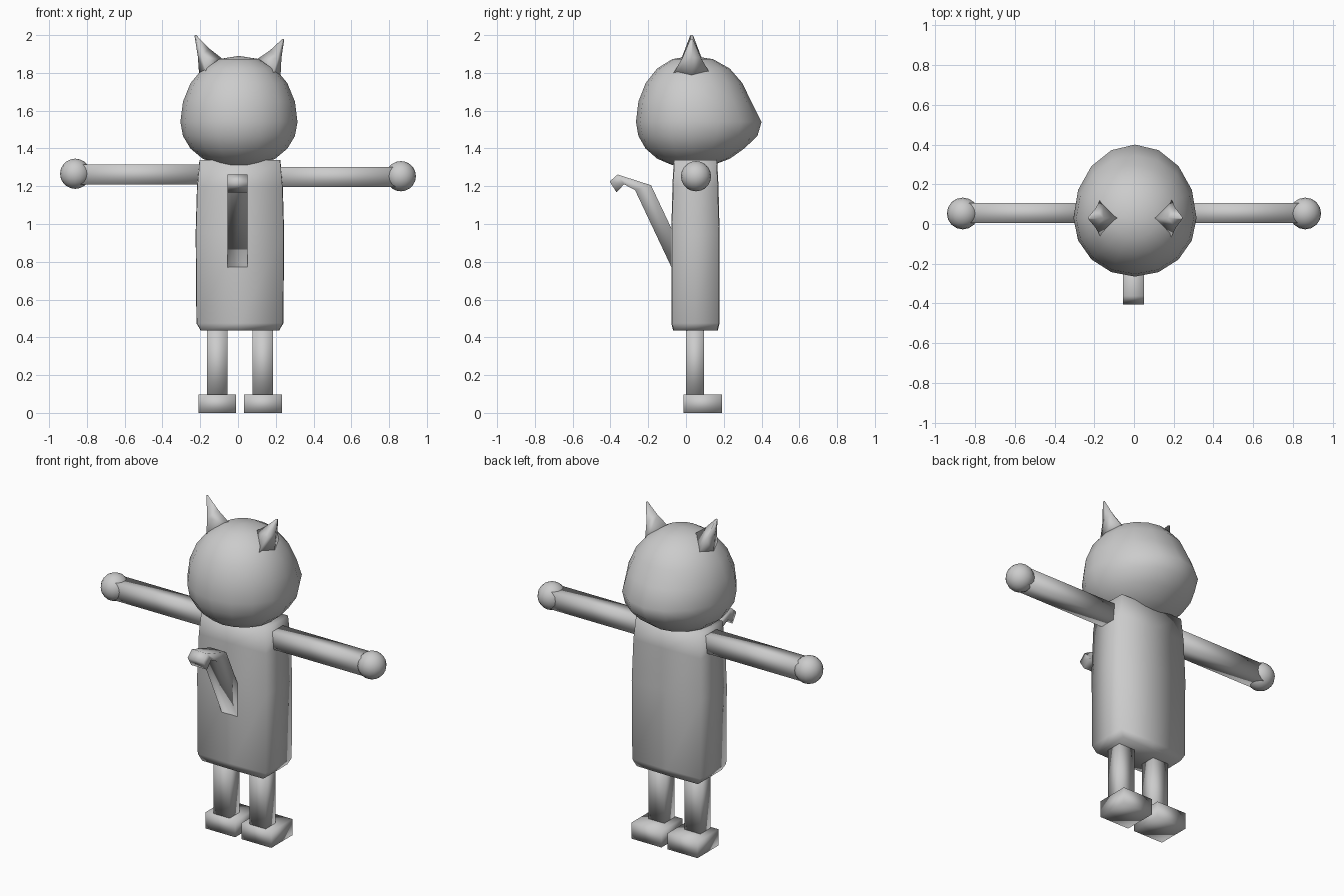
import bpy
import bmesh
import math
from mathutils import Vector

cube = bpy.data.objects.get("Cube")
if cube:
    bpy.data.objects.remove(cube, do_unlink=True)

grey = bpy.data.materials.new("plain grey")
grey.use_nodes = True
grey.diffuse_color = (0.6, 0.6, 0.6, 1)
grey.node_tree.nodes["Principled BSDF"].inputs["Base Color"].default_value = (0.6, 0.6, 0.6, 1)


def finish(name, bm):
    """Turn a bmesh into a smooth-shaded grey object."""
    bmesh.ops.recalc_face_normals(bm, faces=bm.faces)
    for f in bm.faces:
        f.smooth = True
    mesh = bpy.data.meshes.new(name)
    bm.to_mesh(mesh)
    bm.free()
    mesh.materials.append(grey)
    obj = bpy.data.objects.new(name, mesh)
    bpy.context.collection.objects.link(obj)
    return obj


def loft(name, rings):
    """Skin a stack of equal-length point rings and cap both ends."""
    bm = bmesh.new()
    loops = [[bm.verts.new(p) for p in ring] for ring in rings]
    n = len(loops[0])
    for low, high in zip(loops, loops[1:]):
        for i in range(n):
            j = (i + 1) % n
            bm.faces.new((low[i], low[j], high[j], high[i]))
    bm.faces.new(loops[0][::-1])
    bm.faces.new(loops[-1])
    return finish(name, bm)


def box(name, x0, x1, y0, y1, z0, z1):
    corners = [(x0, y0), (x1, y0), (x1, y1), (x0, y1)]
    return loft(name, [[(x, y, z) for x, y in corners] for z in (z0, z1)])


# Head: egg-shaped ball with a snout pushed out towards +y
bm = bmesh.new()
bmesh.ops.create_uvsphere(bm, u_segments=16, v_segments=10, radius=1)
for v in bm.verts:
    x, y, z = v.co
    spread = math.hypot(x, y)
    swell = spread ** -0.1 if spread > 0.01 else 1
    height = 1.54 + z * (0.35 if z > 0 else 0.24)
    reach = 0.295
    if y > 0:
        reach = 0.325 + 0.05 * math.exp(-((height - 1.51) / 0.09) ** 2)
    v.co = (0.005 + x * swell * 0.31, 0.03 + y * swell * reach, height)
finish("head", bm)

# Body: tall box with a middle seam, a bevelled base and a narrower top
levels = [(0.435, 0.205, 0.118), (0.475, 0.228, 0.128), (0.95, 0.232, 0.128),
          (1.2, 0.225, 0.122), (1.34, 0.212, 0.115)]
outline = [(-1, -0.97), (0, -1), (1, -0.97), (1.01, 0), (1, 0.97), (0, 1), (-1, 0.97), (-1.01, 0)]
loft("body", [[(0.01 + u * w, 0.05 + v * d, z) for u, v in outline] for z, w, d in levels])

# Paired limbs, ears, hands and feet
for side, sign, arm_z, ear_z in (("right", -1, 1.263, 2.0), ("left", 1, 1.25, 1.98)):
    inner, outer = sorted((sign * 0.19, sign * 0.85))
    box(side + "_arm", inner, outer, 0.005, 0.105, arm_z - 0.053, arm_z + 0.053)

    bm = bmesh.new()
    bmesh.ops.create_uvsphere(bm, u_segments=16, v_segments=10, radius=0.08)
    bmesh.ops.translate(bm, verts=bm.verts, vec=(sign * 0.862, 0.053, arm_z + 0.003))
    finish(side + "_hand", bm)

    mid = 0.011 + sign * 0.121
    box(side + "_leg", mid - 0.054, mid + 0.054, 0, 0.096, 0.08, 0.46)
    box(side + "_foot", mid - 0.1, mid + 0.1, -0.012, 0.19, 0, 0.098)

    # Ear: four-sided spike leaning outwards
    base = [(0.215, 0.03, 1.78), (0.17, 0.14, 1.775), (0.08, 0.03, 1.865), (0.17, -0.08, 1.775)]
    base = [Vector((0.01 + sign * x, y, z)) for x, y, z in base]
    tip = Vector((0.007 + sign * 0.234, 0.03, ear_z))
    rings = []
    for t, pinch in ((0, 1), (0.5, 0.45), (1, 0.07)):
        centre = sum(base, Vector()) / 4
        rings.append([centre.lerp(tip, t) + (p - centre) * pinch for p in base])
    for p in rings[-1]:
        p.z = min(p.z, ear_z)
    loft(side + "_ear", rings)

# Tail: bent square bar rising from the -y side
sections = [((-0.06, 0.735), (-0.06, 0.94)), ((-0.27, 1.18), (-0.185, 1.205)),
            ((-0.328, 1.21), (-0.362, 1.262)), ((-0.368, 1.168), (-0.404, 1.225))]
loft("tail", [[(-0.055, *a), (0.05, *a), (0.05, *b), (-0.055, *b)] for a, b in sections])
